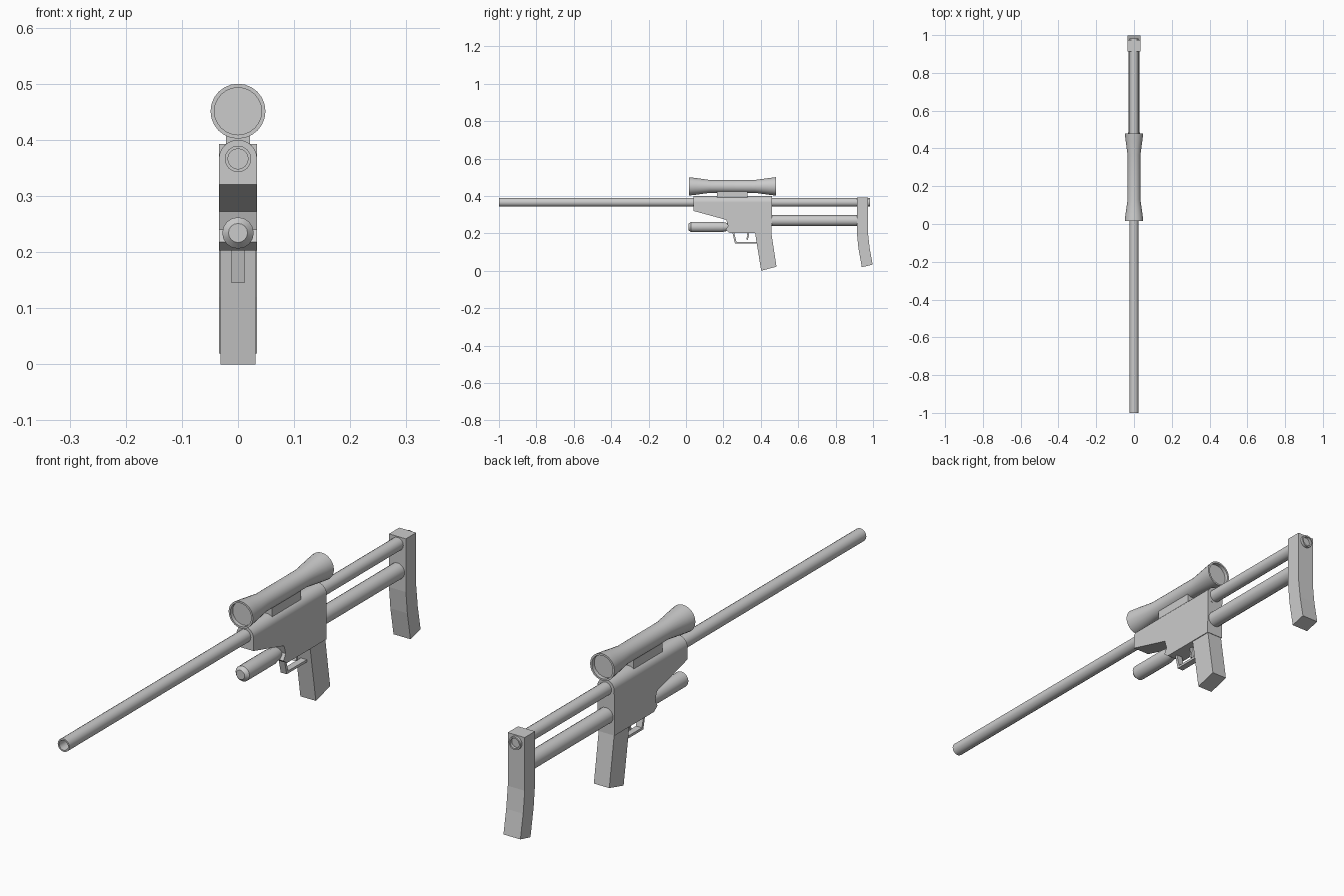
import bpy, bmesh, math

if "Cube" in bpy.data.objects:
    bpy.data.objects.remove(bpy.data.objects["Cube"])


def finish(name, bm, smooth=False):
    bmesh.ops.remove_doubles(bm, verts=bm.verts, dist=1e-5)
    bmesh.ops.recalc_face_normals(bm, faces=bm.faces)
    me = bpy.data.meshes.new(name)
    bm.to_mesh(me)
    bm.free()
    ob = bpy.data.objects.new(name, me)
    bpy.context.collection.objects.link(ob)
    if smooth:
        bpy.ops.object.select_all(action='DESELECT')
        ob.select_set(True)
        bpy.context.view_layer.objects.active = ob
        bpy.ops.object.shade_smooth_by_angle(angle=math.radians(30))
    return ob


def lathe(name, profile, z, sides=16, smooth=True):
    """Spin (y, radius) points around a lengthwise axis at height z."""
    bm = bmesh.new()
    rings = []
    for y, r in profile:
        rings.append([bm.verts.new((r * math.cos(2 * math.pi * i / sides), y,
                                    z + r * math.sin(2 * math.pi * i / sides)))
                      for i in range(sides)])
    for a, b in zip(rings, rings[1:]):
        for i in range(sides):
            j = (i + 1) % sides
            bm.faces.new((a[i], a[j], b[j], b[i]))
    bm.faces.new(rings[0])
    bm.faces.new(rings[-1])
    return finish(name, bm, smooth)


def slab(name, outline, half):
    """Extrude a side outline of (y, z) points across the width."""
    bm = bmesh.new()
    face = bm.faces.new([bm.verts.new((-half, y, z)) for y, z in outline])
    ext = bmesh.ops.extrude_face_region(bm, geom=[face])
    verts = [v for v in ext['geom'] if isinstance(v, bmesh.types.BMVert)]
    bmesh.ops.translate(bm, verts=verts, vec=(2 * half, 0, 0))
    return finish(name, bm)


# Long hollow tube running through the body to the stock
lathe("barrel", [(-0.9, 0.018), (-1, 0.018), (-1, 0.0235),
                 (0.983, 0.0235), (0.983, 0.018), (0.95, 0.018)], 0.366)

# Body: rounded top sleeve over a wedge-shaped lower half
lathe("body_top", [(0.04, 0.034), (0.46, 0.034)], 0.366, 24)
slab("body", [(0.04, 0.366), (0.04, 0.32), (0.215, 0.272), (0.225, 0.24),
              (0.212, 0.218), (0.232, 0.203), (0.458, 0.203), (0.46, 0.366)], 0.034)
slab("grip", [(0.368, 0.21), (0.402, 0.0), (0.484, 0.022), (0.455, 0.21)], 0.031)

# Trigger guard and trigger
slab("trigger_guard", [(0.248, 0.205), (0.262, 0.145), (0.385, 0.145), (0.385, 0.154),
                       (0.27, 0.154), (0.257, 0.205)], 0.012)
slab("trigger", [(0.325, 0.205), (0.338, 0.205), (0.336, 0.185),
                 (0.33, 0.165), (0.322, 0.168), (0.328, 0.187)], 0.007)

# Fore tube under the barrel and lower stock tube
lathe("fore_tube", [(0.014, 0.017), (0.026, 0.028), (0.185, 0.028), (0.23, 0.02)], 0.234)
lathe("stock_tube", [(0.44, 0.029), (0.93, 0.029)], 0.268)

# Curved shoulder stock
slab("stock", [(0.914, 0.393), (0.914, 0.2), (0.922, 0.12), (0.94, 0.019), (0.998, 0.033),
               (0.982, 0.12), (0.973, 0.2), (0.973, 0.393)], 0.034)

# Scope with flared ends and recessed lenses, on its mount
front = [(0.03, 0.042), (0.016, 0.042), (0.016, 0.049), (0.05, 0.045), (0.13, 0.034)]
rear = [(0.496 - y, r) for y, r in reversed(front)]
lathe("scope", front + rear, 0.451, 24)
slab("scope_mount", [(0.165, 0.39), (0.165, 0.43), (0.33, 0.43), (0.33, 0.39)], 0.021)
